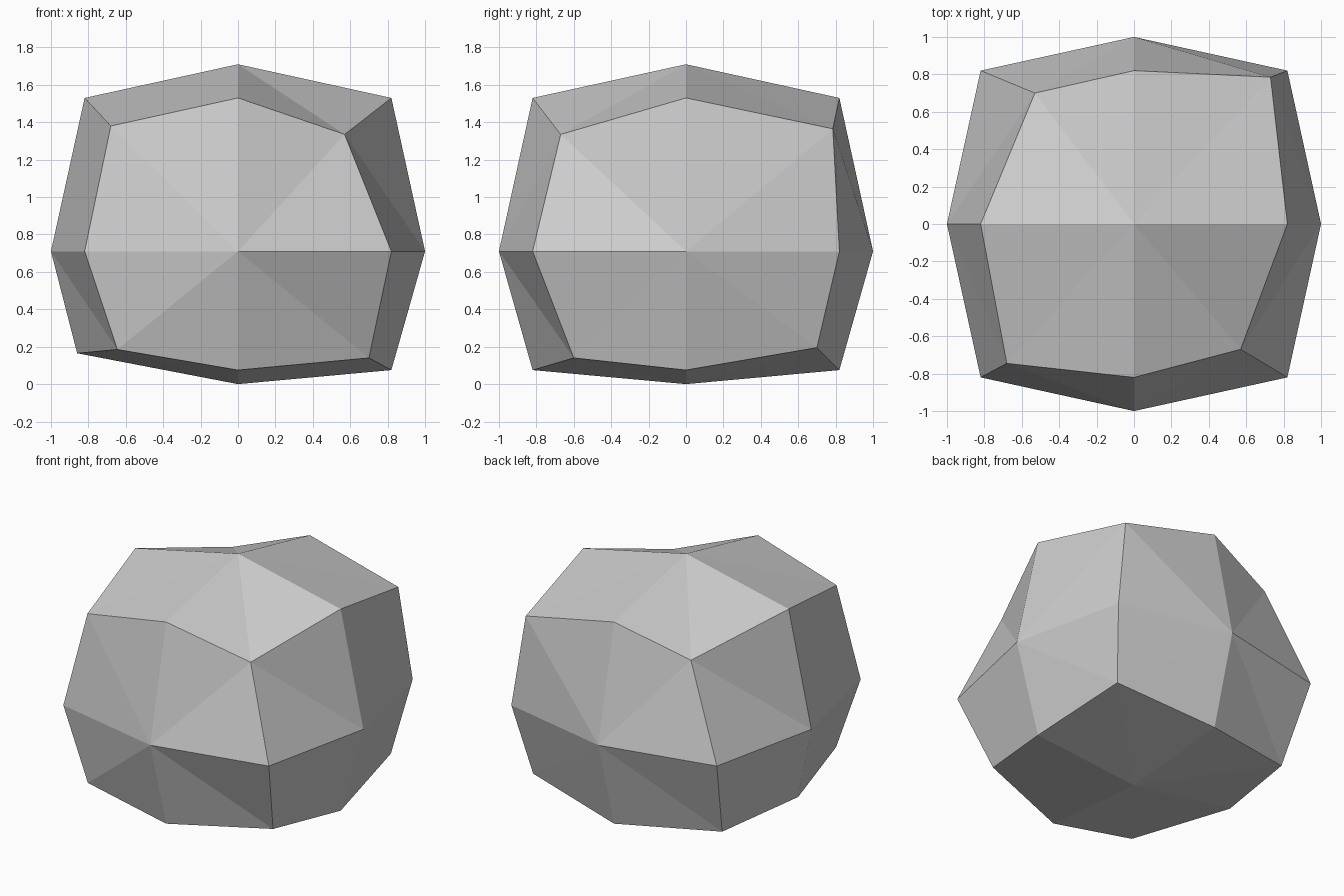
import bpy
import bmesh

default_cube = bpy.data.objects.get("Cube")
if default_cube:
    bpy.data.objects.remove(default_cube, do_unlink=True)

CENTRE_Z = 0.71
EDGE = 0.82          # how far the edge midpoints reach

# Weathered corners of the rock, by octant (x, y, z signs)
CORNERS = {
    (-1, -1, 1): (-0.68, -0.745, 1.38),
    (1, -1, 1): (0.57, -0.67, 1.335),
    (1, 1, 1): (0.73, 0.785, 1.365),
    (-1, 1, 1): (-0.53, 0.70, 1.35),
    (-1, -1, -1): (-0.645, -0.79, 0.185),
    (1, -1, -1): (0.70, -0.60, 0.14),
    (1, 1, -1): (0.73, 0.70, 0.195),
    (-1, 1, -1): (-0.73, 0.63, 0.14),
    # chipped lower edge on one side
    (-1, 0, -1): (-0.86, -0.05, 0.165),
}


def octant(v):
    return tuple(round(c) for c in v.co)


def rock_point(key):
    """Round the cube into a boulder with a flattened underside."""
    if key in CORNERS:
        return CORNERS[key]
    axes = sum(abs(c) for c in key)
    reach = EDGE if axes == 2 else 1.0
    x, y, z = (c * reach for c in key)
    if key[2] < 0:
        z = -0.635 if axes == 2 else -CENTRE_Z
    return x, y, z + CENTRE_Z


# Boulder: a cube with each side cut in four
bm = bmesh.new()
bmesh.ops.create_cube(bm, size=2)
bmesh.ops.subdivide_edges(bm, edges=bm.edges[:], cuts=1, use_grid_fill=True)

# Split every quad from the side's middle to its corner
for face in bm.faces[:]:
    ordered = sorted(face.verts, key=lambda v: sum(abs(c) for c in octant(v)))
    bmesh.utils.face_split(face, ordered[0], ordered[-1])

for v in bm.verts:
    v.co = rock_point(octant(v))
bmesh.ops.recalc_face_normals(bm, faces=bm.faces[:])

mesh = bpy.data.meshes.new("boulder")
bm.to_mesh(mesh)
bm.free()
boulder = bpy.data.objects.new("boulder", mesh)
bpy.context.collection.objects.link(boulder)

# Stone colour
stone = bpy.data.materials.new("stone_grey")
stone.use_nodes = True
grey = (0.6, 0.6, 0.6, 1.0)
stone.diffuse_color = grey
stone.node_tree.nodes["Principled BSDF"].inputs["Base Color"].default_value = grey
mesh.materials.append(stone)
